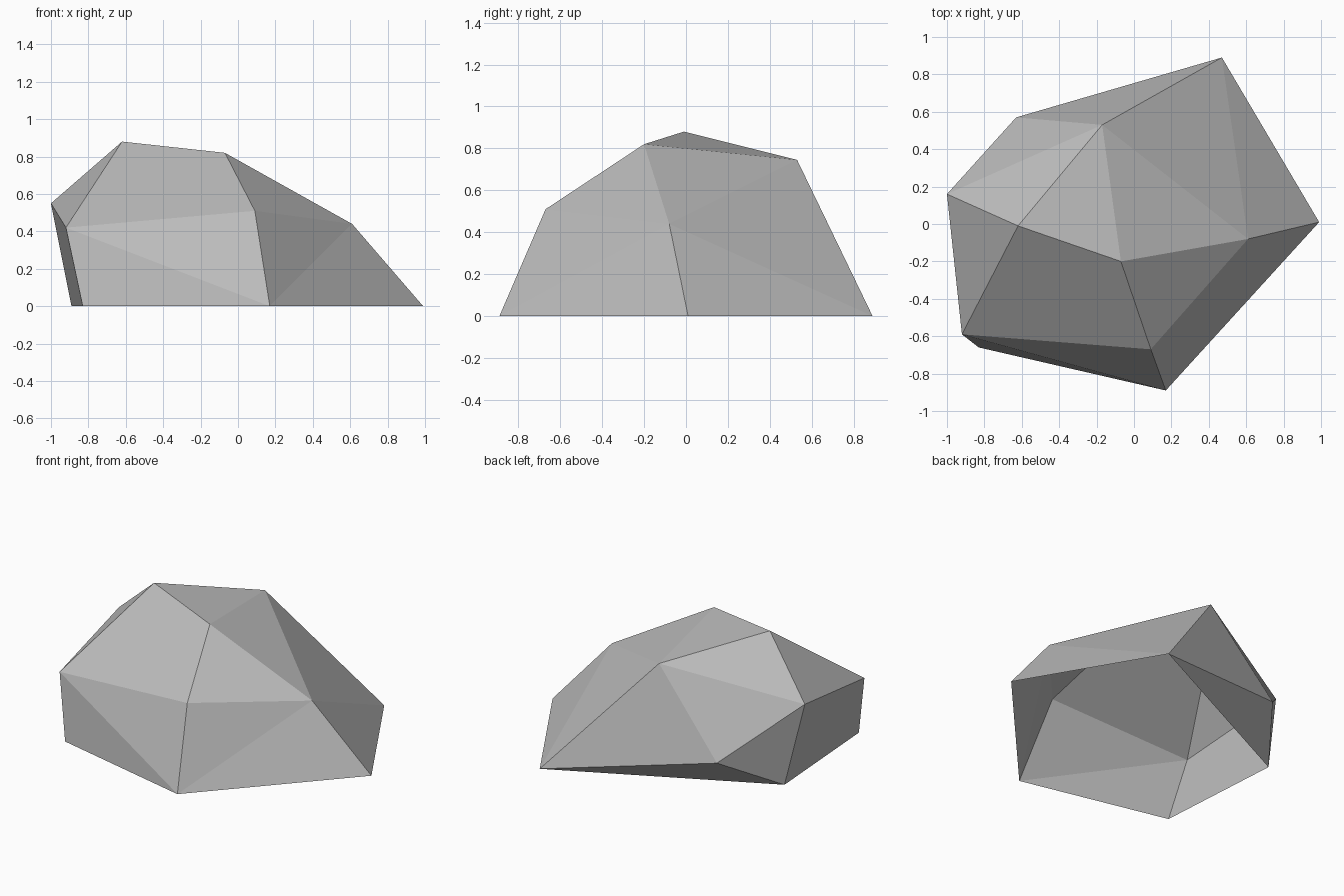
import bpy
import bmesh

# Remove the default cube
cube = bpy.data.objects.get("Cube")
if cube:
    bpy.data.objects.remove(cube, do_unlink=True)


def flat_material(name, colour):
    mat = bpy.data.materials.new(name)
    mat.use_nodes = True
    mat.diffuse_color = colour
    mat.node_tree.nodes["Principled BSDF"].inputs["Base Color"].default_value = colour
    return mat


# Corners of the boulder: footprint, shoulders and crown
corners = {
    "foot_back": (0.47, 0.89, 0),
    "foot_left": (0.99, 0.01, 0),
    "foot_front": (0.17, -0.89, 0),
    "foot_right_front": (-0.83, -0.66, 0),
    "foot_right": (-0.89, 0.22, 0),
    "side_back": (-0.63, 0.57, 0.21),
    "side_right": (-1.0, 0.16, 0.55),
    "side_right_front": (-0.92, -0.59, 0.42),
    "side_front": (0.09, -0.67, 0.51),
    "side_left": (0.61, -0.08, 0.44),
    "crown_right": (-0.62, -0.01, 0.88),
    "crown_front": (-0.07, -0.2, 0.82),
    "crown_back": (-0.17, 0.53, 0.745),
}

# Flat facets, open underneath
facets = [
    # crown
    "crown_right crown_front crown_back",
    "crown_back crown_front side_left",
    "crown_right crown_back side_right",
    # front
    "crown_right side_right_front side_front crown_front",
    "side_right_front foot_front side_front",
    "side_right_front foot_right_front foot_front",
    # left
    "crown_front side_front side_left",
    "side_front foot_front side_left",
    "foot_front foot_left side_left",
    "side_left foot_left foot_back",
    "crown_back side_left foot_back",
    # right
    "crown_right side_right side_right_front",
    "side_right foot_right foot_right_front side_right_front",
    "side_right side_back foot_right",
    # back
    "crown_back side_back side_right",
    "crown_back foot_back side_back",
    "side_back foot_back foot_right",
]

bm = bmesh.new()
verts = {name: bm.verts.new(co) for name, co in corners.items()}
for facet in facets:
    bm.faces.new([verts[name] for name in facet.split()])
bm.normal_update()

mesh = bpy.data.meshes.new("boulder")
bm.to_mesh(mesh)
bm.free()
mesh.materials.append(flat_material("stone_grey", (0.5, 0.5, 0.5, 1)))
boulder = bpy.data.objects.new("boulder", mesh)
bpy.context.collection.objects.link(boulder)
